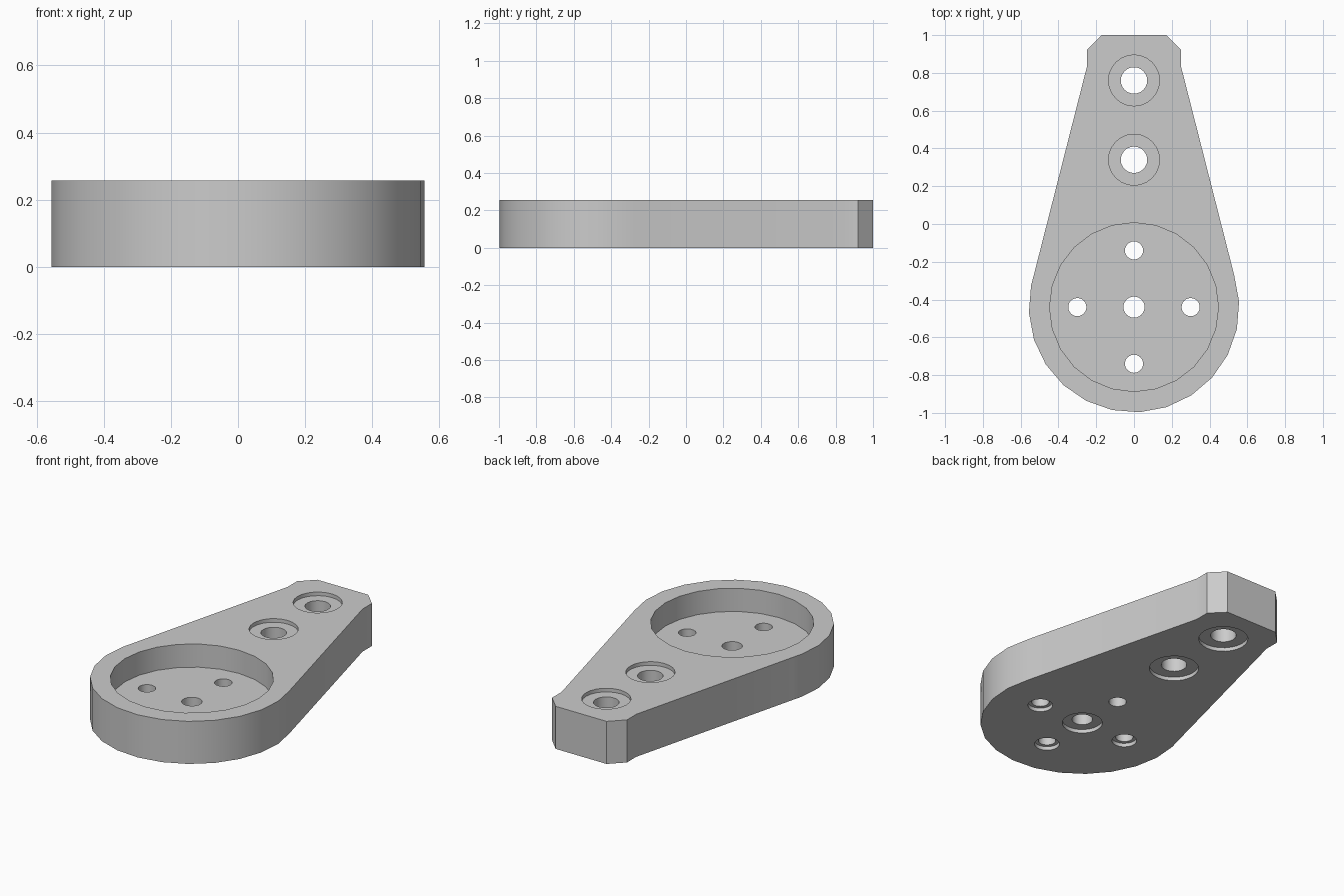
import bpy
import bmesh
from math import cos, sin, radians

if "Cube" in bpy.data.objects:
    bpy.data.objects.remove(bpy.data.objects["Cube"], do_unlink=True)

HEIGHT = 0.257
HUB_Y = -0.44
HUB_R = 0.557
LIP = 0.022          # depth of the shallow counterbores
FLOOR = 0.117        # height of the pocket floor

grey = bpy.data.materials.new("plain_grey")
grey.use_nodes = True
grey.diffuse_color = (0.6, 0.6, 0.6, 1)
grey.node_tree.nodes["Principled BSDF"].inputs["Base Color"].default_value = (0.6, 0.6, 0.6, 1)


def prism(name, points, z0, z1):
    """Extrude a closed outline from z0 to z1."""
    bm = bmesh.new()
    face = bm.faces.new([bm.verts.new((x, y, z0)) for x, y in points])
    ext = bmesh.ops.extrude_face_region(bm, geom=[face])["geom"]
    top = [g for g in ext if isinstance(g, bmesh.types.BMVert)]
    bmesh.ops.translate(bm, verts=top, vec=(0, 0, z1 - z0))
    bmesh.ops.recalc_face_normals(bm, faces=bm.faces)
    mesh = bpy.data.meshes.new(name)
    bm.to_mesh(mesh)
    bm.free()
    mesh.materials.append(grey)
    obj = bpy.data.objects.new(name, mesh)
    bpy.context.collection.objects.link(obj)
    return obj


def arc(x, y, r, angles):
    return [(x + r * cos(radians(a)), y + r * sin(radians(a))) for a in angles]


# Body outline: chamfered nose, tapering flanks, round hub
nose = [(0.25, 0.83), (0.25, 0.92), (0.17, 1.0)]
outline = [(-x, y) for x, y in nose] + nose[::-1]
outline += arc(0, HUB_Y, HUB_R, list(range(18, -193, -15)) + [-198])
body = prism("arm_plate", outline, 0, HEIGHT)


def select_only(obj):
    bpy.ops.object.select_all(action="DESELECT")
    obj.select_set(True)
    bpy.context.view_layer.objects.active = obj


def drill(x, y, r, z0, z1):
    """Cut a round hole or recess out of the plate."""
    cutter = prism("cutter", arc(x, y, r, range(0, 360, 15)), z0, z1)
    cutter.hide_render = True
    mod = body.modifiers.new("drill", "BOOLEAN")
    mod.operation = "DIFFERENCE"
    mod.solver = "EXACT"
    mod.object = cutter
    select_only(body)
    bpy.ops.object.modifier_apply(modifier=mod.name)
    bpy.data.objects.remove(cutter, do_unlink=True)


BELOW, ABOVE = -0.1, HEIGHT + 0.1

# Wide pocket in the hub
drill(0, HUB_Y, 0.447, FLOOR, ABOVE)

# Two arm holes, counterbored on both sides
for y in (0.34, 0.76):
    drill(0, y, 0.135, HEIGHT - LIP, ABOVE)
    drill(0, y, 0.135, BELOW, LIP)
    drill(0, y, 0.07, BELOW, ABOVE)

# Hub centre hole, counterbored underneath
drill(0, HUB_Y, 0.11, BELOW, LIP)
drill(0, HUB_Y, 0.056, BELOW, ABOVE)

# Four screw holes; the one nearest the arm is plain underneath
for dx, dy in ((0.3, 0), (-0.3, 0), (0, -0.3), (0, 0.3)):
    if dy <= 0:
        drill(dx, HUB_Y + dy, 0.068, BELOW, LIP)
    drill(dx, HUB_Y + dy, 0.048, BELOW, ABOVE)

select_only(body)
bpy.ops.object.shade_smooth_by_angle(angle=radians(30))
